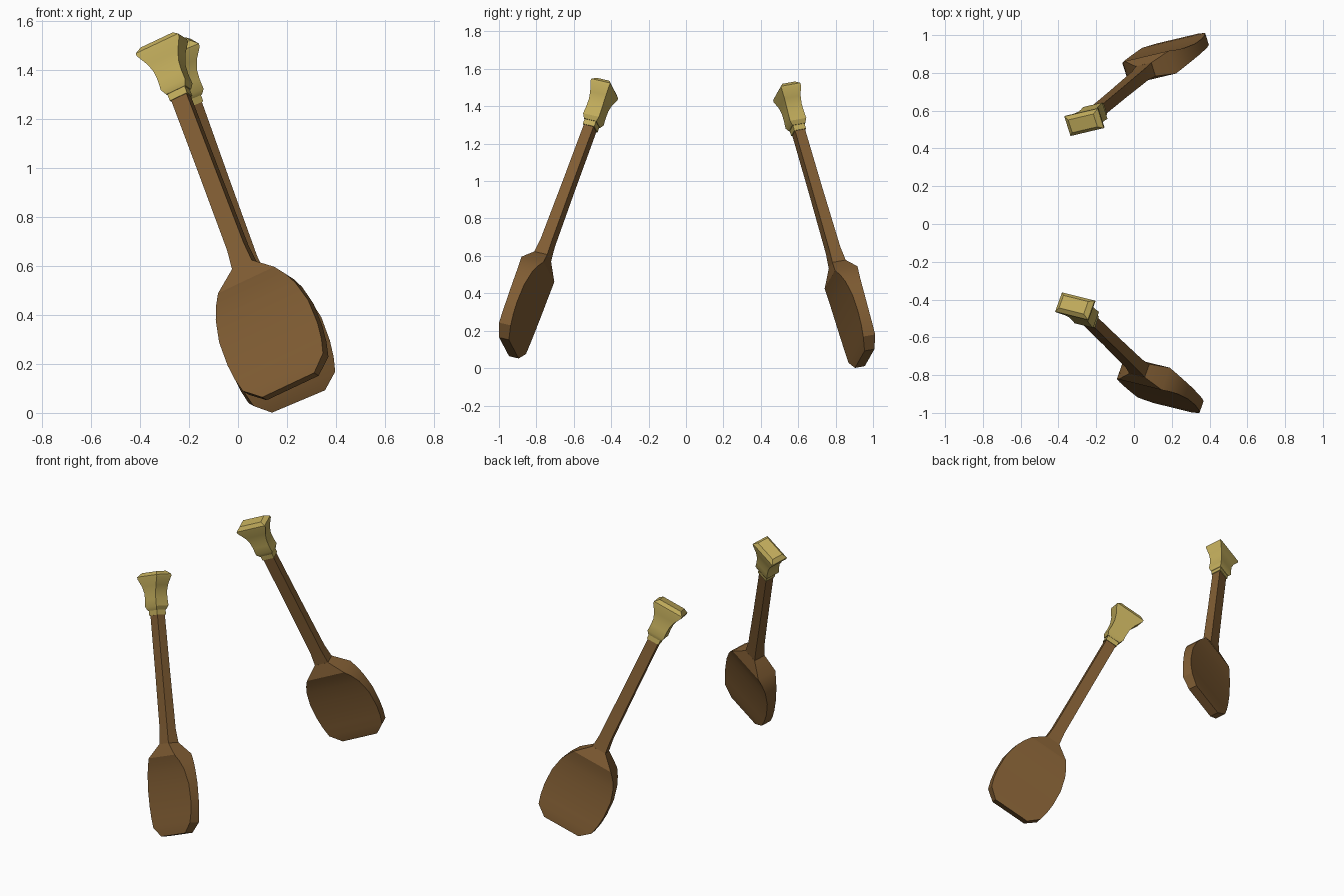
import bpy, bmesh, math
from mathutils import Vector

if "Cube" in bpy.data.objects:
    bpy.data.objects.remove(bpy.data.objects["Cube"])


def material(name, rgb):
    m = bpy.data.materials.new(name)
    m.diffuse_color = (*rgb, 1)
    m.use_nodes = True
    m.node_tree.nodes["Principled BSDF"].inputs["Base Color"].default_value = m.diffuse_color
    return m


wood = material("brown wood", (0.215, 0.108, 0.033))
brass = material("pale brass", (0.53, 0.41, 0.105))

# Rectangular cross-sections: (distance along the axis, half width, half thickness)
SHAFT = [(-0.01, 0.035, 0.028), (0.35, 0.036, 0.029), (0.70, 0.038, 0.032), (0.79, 0.046, 0.038)]
BLADE = [(0.785, 0.046, 0.038), (0.862, 0.130, 0.064), (0.905, 0.160, 0.052),
         (0.955, 0.184, 0.042), (1.045, 0.206, 0.033), (1.15, 0.208, 0.030),
         (1.22, 0.200, 0.031), (1.28, 0.185, 0.034), (1.338, 0.120, 0.028)]
COLLAR = [(0.008, 0.040, 0.033), (-0.035, 0.040, 0.033)]
GRIP = [(-0.022, 0.044, 0.036), (-0.045, 0.056, 0.046), (-0.09, 0.054, 0.044),
        (-0.13, 0.057, 0.043), (-0.17, 0.070, 0.046), (-0.22, 0.098, 0.055),
        (-0.232, 0.098, 0.055), (-0.253, 0.074, 0.036)]


def loft(name, sections, frame, mat):
    """Skin rectangles along the axis of one paddle."""
    origin, d, w, n = frame
    bm = bmesh.new()
    rings = []
    for a, hw, hn in sections:
        rings.append([bm.verts.new(origin + d * a + w * (hw * i) + n * (hn * j))
                      for i, j in ((1, 1), (-1, 1), (-1, -1), (1, -1))])
    for r, s in zip(rings, rings[1:]):
        for k in range(4):
            q = (k + 1) % 4
            bm.faces.new((r[k], r[q], s[q], s[k]))
    bm.faces.new(rings[0])
    bm.faces.new(rings[-1][::-1])
    bmesh.ops.recalc_face_normals(bm, faces=bm.faces)
    me = bpy.data.meshes.new(name)
    bm.to_mesh(me)
    bm.free()
    me.materials.append(mat)
    ob = bpy.data.objects.new(name, me)
    bpy.context.collection.objects.link(ob)
    bpy.ops.object.select_all(action='DESELECT')
    ob.select_set(True)
    bpy.context.view_layer.objects.active = ob
    bpy.ops.object.shade_smooth_by_angle(angle=math.radians(30))


def paddle(side, collar, tip, across):
    """One leaning paddle from its collar point to its blade tip."""
    p, across = Vector(collar), Vector(across)
    d = (Vector(tip) - p).normalized()
    w = (across - d * across.dot(d)).normalized()
    frame = (p, d, w, d.cross(w))
    loft(side + "_shaft", SHAFT, frame, wood)
    loft(side + "_blade", BLADE, frame, wood)
    loft(side + "_collar", COLLAR, frame, brass)
    loft(side + "_grip", GRIP, frame, brass)


paddle("front", (-0.235, -0.51, 1.29), (0.213, -0.946, 0.11), (0.88, -0.22, 0.41))
paddle("rear", (-0.19, 0.60, 1.268), (0.238, 0.955, 0.053), (0.88, 0.20, 0.42))
